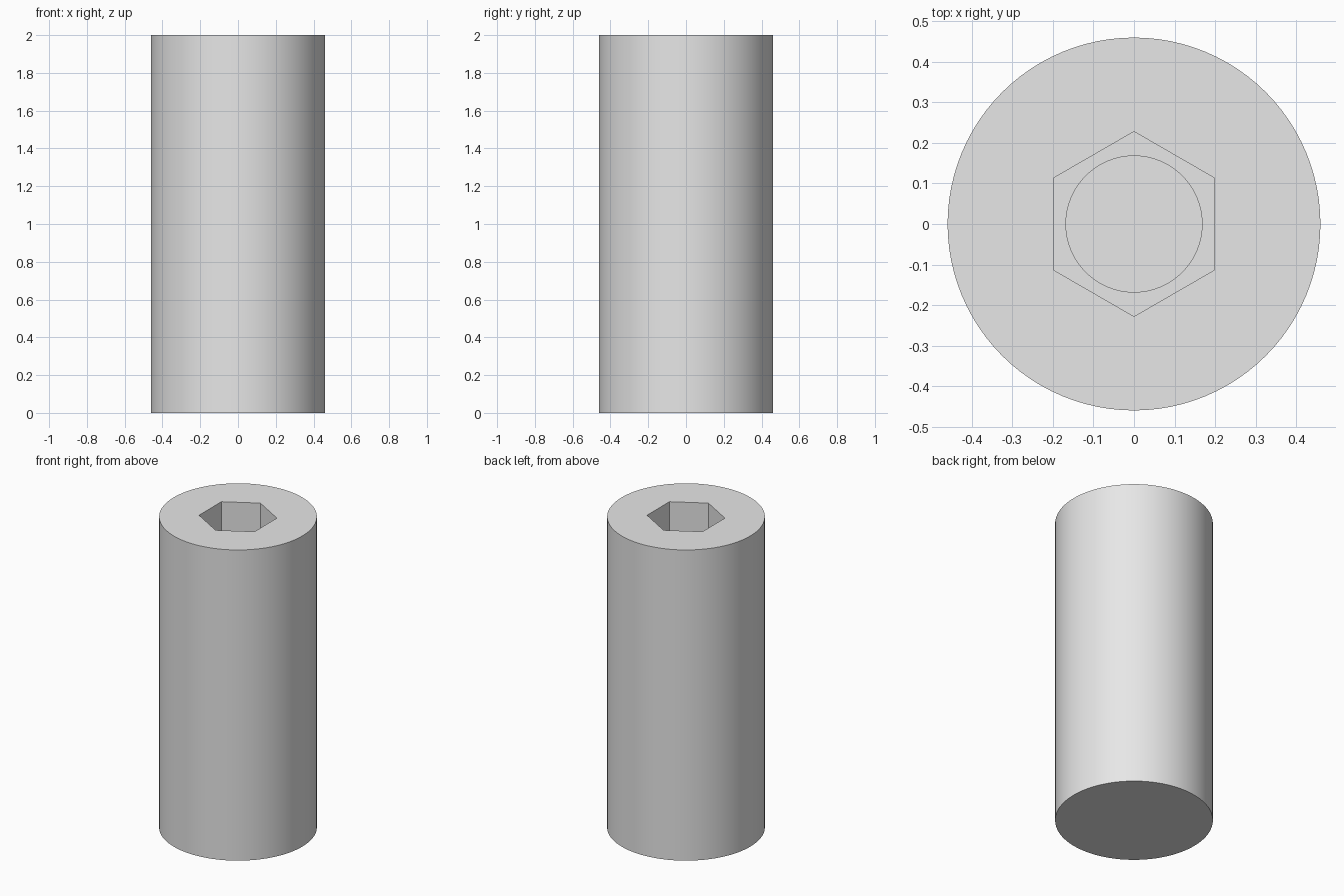
import bpy, bmesh, math

if "Cube" in bpy.data.objects:
    bpy.data.objects.remove(bpy.data.objects["Cube"])

HEIGHT = 2.0
BODY_R = 0.46
HEX_R = 0.228        # corner radius, corners on the y axis
BORE_R = 0.168
HEX_FLOOR = 1.0      # height of the hexagonal socket floor
BORE_FLOOR = 0.82    # height of the round recess floor

bm = bmesh.new()


def ring(radius, z, sides):
    """Closed loop of edges, first corner on +y."""
    vs = [bm.verts.new((radius * math.sin(2 * math.pi * i / sides),
                        radius * math.cos(2 * math.pi * i / sides), z))
          for i in range(sides)]
    es = [bm.edges.new((vs[i], vs[(i + 1) % sides])) for i in range(sides)]
    return vs, es


def wall(a, b):
    n = len(a[0])
    for i in range(n):
        j = (i + 1) % n
        bm.faces.new((a[0][i], a[0][j], b[0][j], b[0][i]))


def flat_ring(a, b):
    bmesh.ops.triangle_fill(bm, use_beauty=True, edges=a[1] + b[1])


# Outer cylinder
base = ring(BODY_R, 0, 96)
rim = ring(BODY_R, HEIGHT, 96)
bm.faces.new(base[0])
wall(base, rim)

# Hexagonal socket
hex_top = ring(HEX_R, HEIGHT, 6)
hex_low = ring(HEX_R, HEX_FLOOR, 6)
flat_ring(rim, hex_top)
wall(hex_top, hex_low)

# Round recess in the socket floor
bore_top = ring(BORE_R, HEX_FLOOR, 64)
bore_low = ring(BORE_R, BORE_FLOOR, 64)
flat_ring(hex_low, bore_top)
wall(bore_top, bore_low)
bm.faces.new(bore_low[0])

bmesh.ops.recalc_face_normals(bm, faces=bm.faces[:])
mesh = bpy.data.meshes.new("socket_cylinder")
bm.to_mesh(mesh)
bm.free()

body = bpy.data.objects.new("socket_cylinder", mesh)
bpy.context.collection.objects.link(body)

# Plain grey
grey = bpy.data.materials.new("light_grey")
grey.diffuse_color = (0.8, 0.8, 0.8, 1)
grey.use_nodes = True
grey.node_tree.nodes["Principled BSDF"].inputs["Base Color"].default_value = grey.diffuse_color
mesh.materials.append(grey)

# Smooth round walls, sharp rims and hexagon corners
bpy.context.view_layer.objects.active = body
body.select_set(True)
bpy.ops.object.shade_smooth_by_angle(angle=math.radians(30))
